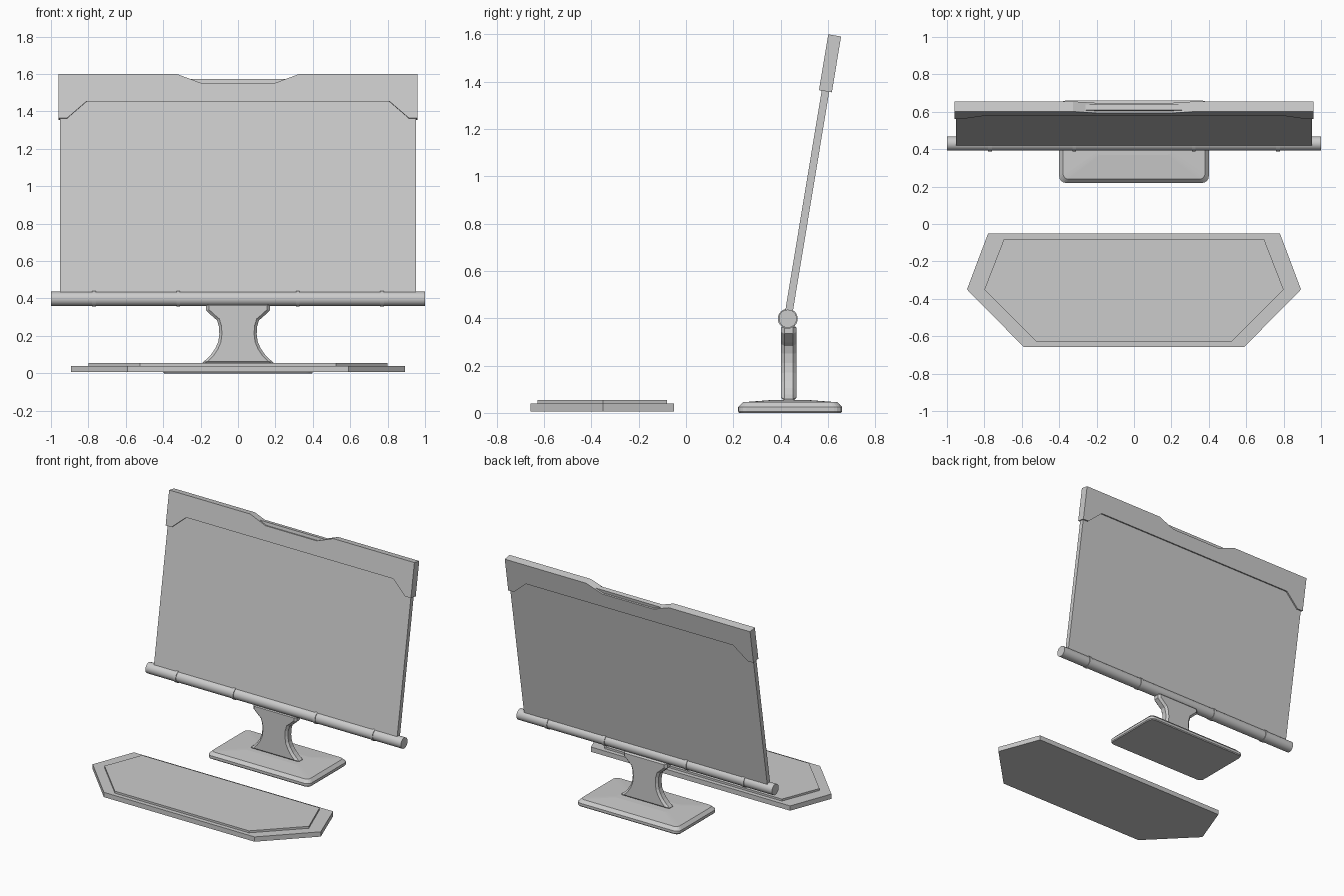
import bpy, bmesh, math
from mathutils import Matrix, Vector

if "Cube" in bpy.data.objects:
    bpy.data.objects.remove(bpy.data.objects["Cube"])

TILT = math.radians(9.4)
PANEL = Matrix.Translation((0, 0.43, 0.398)) @ Matrix.Rotation(-TILT, 4, 'X')


def finish(name, bm, matrix=None):
    bmesh.ops.recalc_face_normals(bm, faces=bm.faces)
    me = bpy.data.meshes.new(name)
    bm.to_mesh(me)
    bm.free()
    ob = bpy.data.objects.new(name, me)
    bpy.context.collection.objects.link(ob)
    if matrix:
        ob.matrix_world = matrix
    return ob


def loft(name, rings, matrix=None):
    """Join equal-length closed rings of points and cap both ends."""
    bm = bmesh.new()
    vs = [[bm.verts.new(p) for p in r] for r in rings]
    n = len(vs[0])
    for a, b in zip(vs, vs[1:]):
        for i in range(n):
            j = (i + 1) % n
            bm.faces.new((a[i], a[j], b[j], b[i]))
    bm.faces.new(vs[0])
    bm.faces.new(vs[-1])
    return finish(name, bm, matrix)


def mirrored(half):
    """Right-hand half outline -> full closed outline."""
    return half + [(-x, v) for x, v in reversed(half)]


def slab_z(name, half, z0, z1):
    pts = mirrored(half)
    return loft(name, [[(x, y, z) for x, y in pts] for z in (z0, z1)])


def slab_y(name, half, y0, y1, matrix=None):
    pts = mirrored(half)
    return loft(name, [[(x, y, z) for x, z in pts] for y in (y0, y1)], matrix)


def smooth(ob, angle=30):
    bpy.ops.object.select_all(action='DESELECT')
    ob.select_set(True)
    bpy.context.view_layer.objects.active = ob
    bpy.ops.object.shade_smooth_by_angle(angle=math.radians(angle))


def rod(name, x, length, radius):
    bm = bmesh.new()
    bmesh.ops.create_cone(bm, cap_ends=True, segments=32, radius1=radius,
                          radius2=radius, depth=length)
    bmesh.ops.rotate(bm, verts=bm.verts, matrix=Matrix.Rotation(math.pi / 2, 3, 'Y'))
    bmesh.ops.translate(bm, verts=bm.verts, vec=Vector((x, 0.43, 0.398)))
    ob = finish(name, bm)
    smooth(ob)


def rounded_rect(hx, hy, r, z, cy=0.44, steps=4):
    pts = []
    for q, (sx, sy) in enumerate(((1, 1), (-1, 1), (-1, -1), (1, -1))):
        for k in range(steps + 1):
            a = math.pi / 2 * (q + k / steps)
            pts.append((sx * (hx - r) + r * math.cos(a),
                        cy + sy * (hy - r) + r * math.sin(a), z))
    return pts


# keyboard: six-sided tray with a smaller raised key deck
slab_z("keyboard_tray", [(0.78, -0.05), (0.893, -0.35), (0.59, -0.657)], 0.006, 0.04)
slab_z("keyboard_deck", [(0.695, -0.08), (0.80, -0.35), (0.525, -0.627)], 0.04, 0.054)

# stand base: rounded slab, bevelled rim, gently sloping top
loft("stand_base", [rounded_rect(0.395, 0.215, 0.03, 0.0),
                    rounded_rect(0.40, 0.22, 0.035, 0.006),
                    rounded_rect(0.40, 0.22, 0.035, 0.024),
                    rounded_rect(0.38, 0.20, 0.03, 0.045),
                    rounded_rect(0.20, 0.07, 0.02, 0.055)])

# stand neck: waisted plate with chamfered edges
neck = slab_y("stand_neck", [(0.20, 0.05), (0.165, 0.078), (0.14, 0.105), (0.12, 0.135),
                             (0.105, 0.17), (0.10, 0.21), (0.102, 0.25), (0.112, 0.283),
                             (0.13, 0.298), (0.17, 0.335), (0.17, 0.375)], 0.402, 0.466)
bev = neck.modifiers.new("chamfer", 'BEVEL')
bev.width = 0.014
bev.segments = 1
bev.limit_method = 'ANGLE'
bev.angle_limit = math.radians(60)

# hinge bar with four thin rings
rod("hinge_bar", 0, 2.0, 0.038)
for x in (-0.77, -0.32, 0.32, 0.77):
    rod("hinge_ring", x, 0.02, 0.042)

# tilted screen panel
slab_y("screen", [(0.952, 0.0), (0.952, 1.03), (0.94, 1.188)], -0.016, 0.016, PANEL)

# top housing with a notch above and stepped ends below
slab_y("top_housing", [(0.81, 1.066), (0.915, 0.974), (0.96, 0.974), (0.96, 1.213),
                       (0.325, 1.213), (0.20, 1.166)], -0.0275, 0.0275, PANEL)
